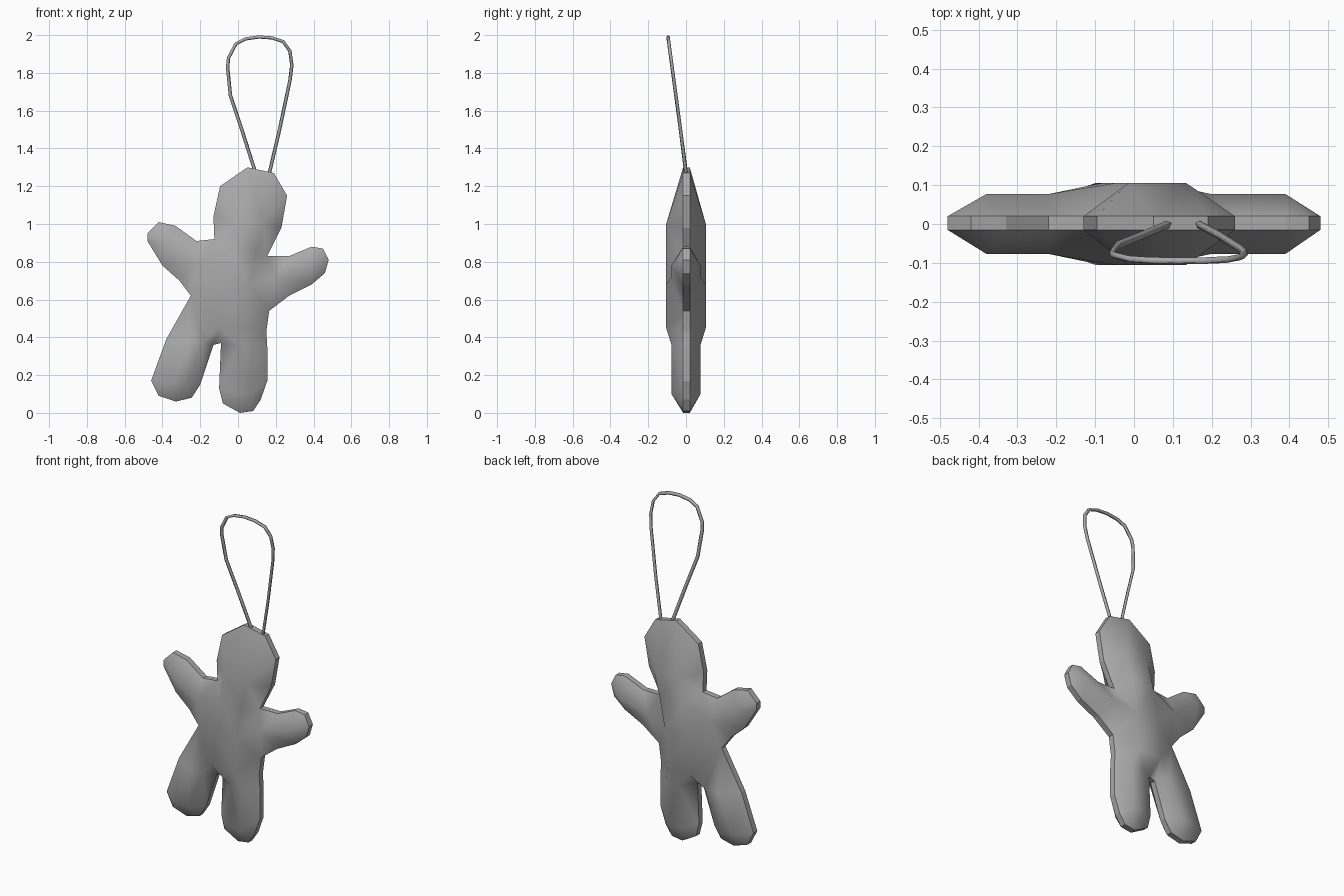
import bpy
import bmesh
from mathutils import Vector
from mathutils.geometry import delaunay_2d_cdt

old = bpy.data.objects.get("Cube")
if old:
    bpy.data.objects.remove(old, do_unlink=True)


def make_material(name, colour):
    material = bpy.data.materials.new(name)
    material.use_nodes = True
    material.diffuse_color = colour
    material.node_tree.nodes["Principled BSDF"].inputs["Base Color"].default_value = colour
    return material


grey = make_material("plain grey", (0.4, 0.4, 0.4, 1))

# Doll outline, clockwise from the crown, in hundredths (x, z)
outline = [
    (5, 130), (19, 127), (26, 115), (23, 98), (15.5, 83),            # head
    (27, 83), (39, 88), (45, 87), (48, 81), (46, 74), (39, 68), (27, 62), (16.5, 54),  # left arm
    (15, 43), (15.5, 35), (15.5, 17), (12, 7), (8, 1), (1, 0), (-8, 5), (-10, 13), (-9, 37),  # left leg
    (-13, 36), (-20, 15), (-24.5, 8), (-33, 6), (-42, 9), (-46, 17), (-38, 39), (-25, 62),  # right leg
    (-31, 70), (-40, 78), (-48, 91), (-48, 95), (-42, 101), (-33, 99), (-22, 91),  # right arm
    (-12.5, 92), (-13, 104), (-9.5, 120),                            # head
]
outline.reverse()

points = [Vector(p) / 100 for p in outline]
rim_count = len(points)
heights = [0.0] * rim_count
ridge_edges = []


def add_ridge(path, height, half_width=0.0):
    """Raise a padded crest along a path; a half width makes it a flat strip."""
    sides = (-half_width, half_width) if half_width else (0.0,)
    for side in sides:
        start = len(points)
        for x, z in path:
            points.append(Vector((x + side, z)))
            heights.append(height)
        ridge_edges.extend((i, i + 1) for i in range(start, len(points) - 1))


# Crests of torso with head, arms and legs
add_ridge([(0.06, 1.0), (0.025, 0.86), (-0.01, 0.68), (-0.025, 0.45)], 0.105, 0.075)
add_ridge([(0.2, 0.72), (0.39, 0.78)], 0.077)
add_ridge([(-0.22, 0.8), (-0.38, 0.91)], 0.077)
add_ridge([(0.035, 0.36), (0.025, 0.1)], 0.077, 0.04)
add_ridge([(-0.22, 0.38), (-0.32, 0.15)], 0.077, 0.04)

flat = delaunay_2d_cdt(points, ridge_edges, [list(range(rim_count))], 1, 0.0001)
coords, triangles, originals = flat[0], flat[2], flat[3]

# Padded doll: front and back skins joined by a narrow side band
bm = bmesh.new()
front, back = [], []
for co, source in zip(coords, originals):
    height = heights[source[0]] if source else 0.0
    front.append(bm.verts.new((co.x, -max(height, 0.015), co.y)))
    back.append(bm.verts.new((co.x, max(height, 0.02), co.y)))
for triangle in triangles:
    bm.faces.new([front[i] for i in triangle])
    bm.faces.new([back[i] for i in reversed(triangle)])

back_of = dict(zip(front, back))
rim_edges = [e for e in bm.edges if e.is_boundary and e.verts[0] in back_of]
for edge in rim_edges:
    a, b = edge.verts
    bm.faces.new((a, b, back_of[b], back_of[a]))
bmesh.ops.recalc_face_normals(bm, faces=bm.faces[:])
for face in bm.faces:
    face.smooth = True
for edge in bm.edges:
    if any(len(f.verts) == 4 for f in edge.link_faces):
        edge.smooth = False

mesh = bpy.data.meshes.new("padded_doll")
bm.to_mesh(mesh)
bm.free()
mesh.materials.append(grey)
doll = bpy.data.objects.new("padded_doll", mesh)
bpy.context.collection.objects.link(doll)

# Hanging cord: a thin loop leaning forward from the crown
cord_path = [
    (9, 128), (2, 150), (-4, 168), (-5.5, 183), (-5, 188), (-1, 195.5),
    (4, 198), (11, 199), (18, 198.5), (24, 196.5), (27.5, 191.5),
    (28.5, 184), (27.5, 176), (22, 150), (16.5, 126.5),
]
curve = bpy.data.curves.new("hanging_cord", "CURVE")
curve.dimensions = "3D"
curve.bevel_depth = 0.01
curve.bevel_resolution = 0
curve.use_fill_caps = True
spline = curve.splines.new("POLY")
spline.points.add(len(cord_path) - 1)
for point, (x, z) in zip(spline.points, cord_path):
    lean = max(0.0, (z - 128) / 71)
    point.co = (x / 100, -0.095 * lean, z / 100, 1)
curve.materials.append(grey)
cord = bpy.data.objects.new("hanging_cord", curve)
bpy.context.collection.objects.link(cord)
